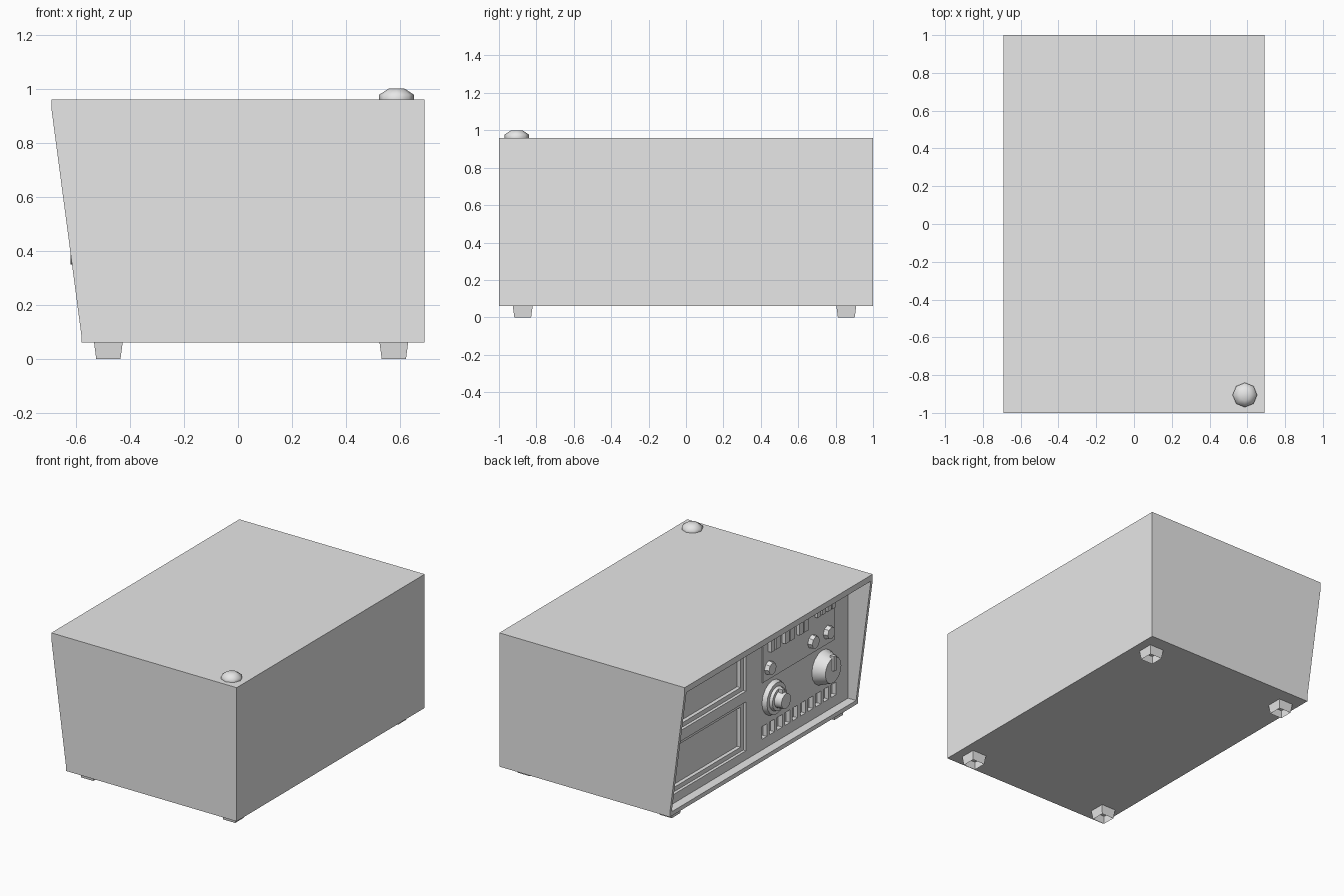
import bpy, bmesh, math
from mathutils import Matrix, Vector

if "Cube" in bpy.data.objects:
    bpy.data.objects.remove(bpy.data.objects["Cube"])

grey = bpy.data.materials.new("light_grey")
grey.use_nodes = True
grey.diffuse_color = (0.8, 0.8, 0.8, 1)
grey.node_tree.nodes["Principled BSDF"].inputs["Base Color"].default_value = (0.8, 0.8, 0.8, 1)

PANEL = -0.52                      # x of the upright control panel
TO_PANEL = Matrix.Rotation(-math.pi / 2, 4, 'Y')


def finish(bm, name):
    mesh = bpy.data.meshes.new(name)
    bm.to_mesh(mesh)
    bm.free()
    mesh.materials.append(grey)
    obj = bpy.data.objects.new(name, mesh)
    bpy.context.collection.objects.link(obj)
    return obj


def smooth(obj, angle):
    bpy.ops.object.select_all(action='DESELECT')
    obj.select_set(True)
    bpy.context.view_layer.objects.active = obj
    bpy.ops.object.shade_smooth_by_angle(angle=math.radians(angle))


def add_box(bm, x, y, z):
    size = Vector((x[1] - x[0], y[1] - y[0], z[1] - z[0]))
    mid = Vector((x[0] + x[1], y[0] + y[1], z[0] + z[1])) / 2
    bmesh.ops.create_cube(bm, size=1, matrix=Matrix.Translation(mid) @ Matrix.Diagonal(size).to_4x4())


def boxes(name, items):
    bm = bmesh.new()
    for item in items:
        add_box(bm, *item)
    return finish(bm, name)


def cut(obj, items):
    cutter = boxes("cutter", items)
    cutter.hide_render = True
    mod = obj.modifiers.new("cut", 'BOOLEAN')
    mod.operation = 'DIFFERENCE'
    mod.solver = 'EXACT'
    mod.object = cutter
    bpy.context.view_layer.objects.active = obj
    bpy.ops.object.modifier_apply(modifier=mod.name)
    bpy.data.objects.remove(cutter)


def knob(name, y, z, sides, steps, pointer=None):
    """Stack of tapered discs standing out of the panel: (r_base, r_top, start, end)."""
    bm = bmesh.new()
    for r1, r2, a, b in steps:
        place = Matrix.Translation((PANEL - (a + b) / 2, y, z)) @ TO_PANEL
        bmesh.ops.create_cone(bm, cap_ends=True, segments=sides, radius1=r1,
                              radius2=r2, depth=b - a, matrix=place)
    if pointer:
        depth, reach = pointer
        add_box(bm, (PANEL - depth, PANEL - depth + 0.03), (y - 0.012, y + 0.012), (z, z + reach))
    smooth(finish(bm, name), 30)


# Case: side profile extruded across the width, sloping on the panel side
profile = [(-0.69, 0.96), (-0.69, 0.92), (-0.58, 0.088), (-0.58, 0.06), (0.69, 0.06), (0.69, 0.96)]
bm = bmesh.new()
face = bm.faces.new([bm.verts.new((x, -1, z)) for x, z in profile])
solid = bmesh.ops.extrude_face_region(bm, geom=[face], use_keep_orig=True)
bmesh.ops.translate(bm, vec=(0, 2, 0), verts=[v for v in solid["geom"] if isinstance(v, bmesh.types.BMVert)])
bmesh.ops.recalc_face_normals(bm, faces=bm.faces)
case = finish(bm, "case")

# Panel recess, two stepped drive bays and a row of vent slots
cut(case, [((-0.9, PANEL), (-0.98, 0.98), (0.088, 0.92))])
bays = [(0.148, 0.477), (0.549, 0.878)]
cut(case, [((-0.6, PANEL + 0.02), (0.105, 0.95), bay) for bay in bays])
cut(case, [((-0.6, PANEL + 0.045), (0.135, 0.92), (a + 0.03, b - 0.03)) for a, b in bays])
cut(case, [((-0.6, PANEL + 0.03), (y - 0.027, y + 0.027), (0.16, 0.245))
           for y in [-0.09 - 0.082 * i for i in range(10)]])

# Control plate with rocker switches and small indicators
boxes("control_plate", [((PANEL - 0.005, PANEL + 0.01), (-0.83, -0.067), (0.54, 0.88))])
boxes("rocker_switches", [((PANEL - 0.03, PANEL), (y + s - 0.02, y + s + 0.02), (0.73, 0.82))
                          for y in (-0.17, -0.32, -0.47) for s in (-0.027, 0.027)])
boxes("indicators", [((PANEL - 0.025, PANEL), (y - 0.018, y + 0.018), (0.77, 0.82))
                     for y in (-0.64, -0.69, -0.75, -0.8)])

# Knobs
for i, y in enumerate((-0.13, -0.59, -0.755)):
    knob(f"small_knob_{i + 1}", y, 0.62, 8, [(0.047, 0.04, 0, 0.035)])
knob("tuning_knob", -0.18, 0.4, 16,
     [(0.115, 0.105, 0, 0.03), (0.08, 0.075, 0.03, 0.05), (0.055, 0.05, 0.05, 0.1)], (0.08, 0.075))
knob("volume_knob", -0.71, 0.4, 16, [(0.115, 0.085, 0, 0.08)], (0.095, 0.1))

# Low faceted button on the lid
bm = bmesh.new()
for r1, r2, a, b in [(0.065, 0.065, 0.96, 0.977), (0.065, 0.03, 0.977, 1.0)]:
    bmesh.ops.create_cone(bm, cap_ends=False, segments=8, radius1=r1, radius2=r2, depth=b - a,
                          matrix=Matrix.Translation((0.587, -0.905, (a + b) / 2)))
bmesh.ops.remove_doubles(bm, verts=bm.verts, dist=0.001)
top = [e for e in bm.edges if all(v.co.z > 0.99 for v in e.verts)]
bmesh.ops.contextual_create(bm, geom=top)
bmesh.ops.recalc_face_normals(bm, faces=bm.faces)
smooth(finish(bm, "lid_button"), 60)

# Tapered feet, open underneath
for x, side in ((-0.48, "right"), (0.577, "left")):
    for y, end in ((-0.873, "front"), (0.857, "rear")):
        bm = bmesh.new()
        place = Matrix.Translation((x, y, 0.03)) @ Matrix.Rotation(math.pi / 4, 4, 'Z')
        bmesh.ops.create_cone(bm, cap_ends=False, segments=4, radius1=0.045 * math.sqrt(2),
                              radius2=0.053 * math.sqrt(2), depth=0.06, matrix=place)
        finish(bm, f"{end}_{side}_foot")
